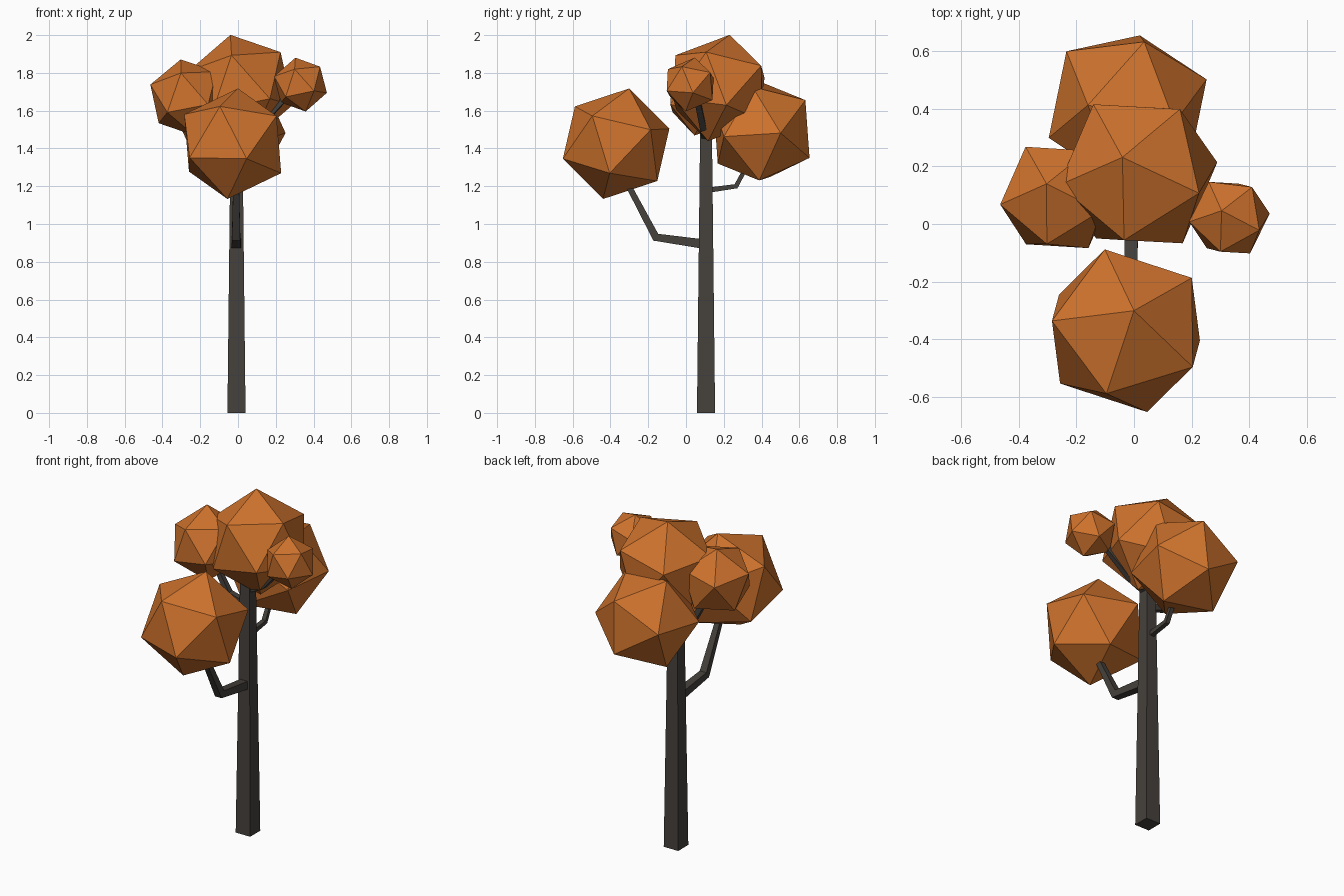
import bpy, bmesh
from mathutils import Vector, Matrix

if "Cube" in bpy.data.objects:
    bpy.data.objects.remove(bpy.data.objects["Cube"])


def material(name, rgb):
    m = bpy.data.materials.new(name)
    m.diffuse_color = (*rgb, 1)
    m.use_nodes = True
    m.node_tree.nodes["Principled BSDF"].inputs["Base Color"].default_value = m.diffuse_color
    return m


LEAF = material("autumn_leaf", (0.62, 0.17, 0.026))
BARK = material("dark_bark", (0.06, 0.053, 0.045))


def finish(bm, name, mat):
    bmesh.ops.recalc_face_normals(bm, faces=bm.faces)
    me = bpy.data.meshes.new(name)
    bm.to_mesh(me)
    bm.free()
    me.materials.append(mat)
    ob = bpy.data.objects.new(name, me)
    bpy.context.collection.objects.link(ob)
    return ob


# Icosahedral leaf clump, turned so one corner points along a and a neighbour along b
def clump(name, center, radius, a, b):
    z = Vector(a).normalized()
    b = Vector(b)
    x = (b - z * b.dot(z)).normalized()
    rot = Matrix((x, z.cross(x), z)).transposed().to_4x4()
    bm = bmesh.new()
    bmesh.ops.create_icosphere(bm, subdivisions=1, radius=radius,
                               matrix=Matrix.Translation(center) @ rot)
    finish(bm, name, LEAF)


# Square tapered limb swept along a path; half is the half-width at each point
def limb(name, path, half):
    pts = [Vector(p) for p in path]
    d = pts[-1] - pts[0]
    side = Vector((d.y, -d.x, 0))
    side = side.normalized() if side.length > 1e-4 else Vector((1, 0, 0))
    bm = bmesh.new()
    rings = []
    for i, (p, h) in enumerate(zip(pts, half)):
        t = Vector()
        if i:
            t += (p - pts[i - 1]).normalized()
        if i < len(pts) - 1:
            t += (pts[i + 1] - p).normalized()
        up = side.cross(t).normalized()
        rings.append([bm.verts.new(p + side * h * sx + up * h * su)
                      for sx, su in ((-1, -1), (1, -1), (1, 1), (-1, 1))])
    for r0, r1 in zip(rings, rings[1:]):
        for k in range(4):
            n = (k + 1) % 4
            bm.faces.new((r0[k], r0[n], r1[n], r1[k]))
    bm.faces.new(rings[0])
    bm.faces.new(rings[-1])
    finish(bm, name, BARK)


# Trunk and branches
limb("trunk", [(-0.008, 0.106, 0), (-0.008, 0.106, 1.52)], [0.048, 0.031])
limb("front_branch", [(-0.01, 0.10, 0.893), (-0.01, -0.16, 0.93), (-0.01, -0.34, 1.27)],
     [0.025, 0.022, 0.014])
limb("back_branch", [(-0.01, 0.11, 1.178), (-0.01, 0.265, 1.20), (-0.01, 0.34, 1.34)],
     [0.014, 0.013, 0.011])
limb("right_branch", [(0.0, 0.105, 1.46), (0.10, 0.095, 1.51), (0.29, 0.05, 1.71)],
     [0.019, 0.018, 0.014])
limb("left_branch", [(-0.01, 0.105, 1.36), (-0.13, 0.10, 1.40), (-0.23, 0.095, 1.58)],
     [0.019, 0.017, 0.013])

# Leaf clumps
clump("front_leaves", (-0.028, -0.37, 1.425), 0.302,
      (0.028, 0.07, 0.295), (-0.067, -0.215, 0.195))
clump("top_leaves", (0.014, 0.174, 1.72), 0.292,
      (-0.054, 0.057, 0.28), (-0.049, -0.234, 0.175))
clump("back_leaves", (-0.022, 0.40, 1.488), 0.292,
      (0.042, 0.254, -0.138), (0.057, 0.23, 0.166))
clump("left_leaves", (-0.267, 0.092, 1.67), 0.21,
      (-0.036, 0.047, 0.2), (-0.198, -0.026, 0.063))
clump("right_leaves", (0.331, 0.022, 1.738), 0.147,
      (-0.027, 0.024, 0.142), (-0.135, -0.014, 0.042))
